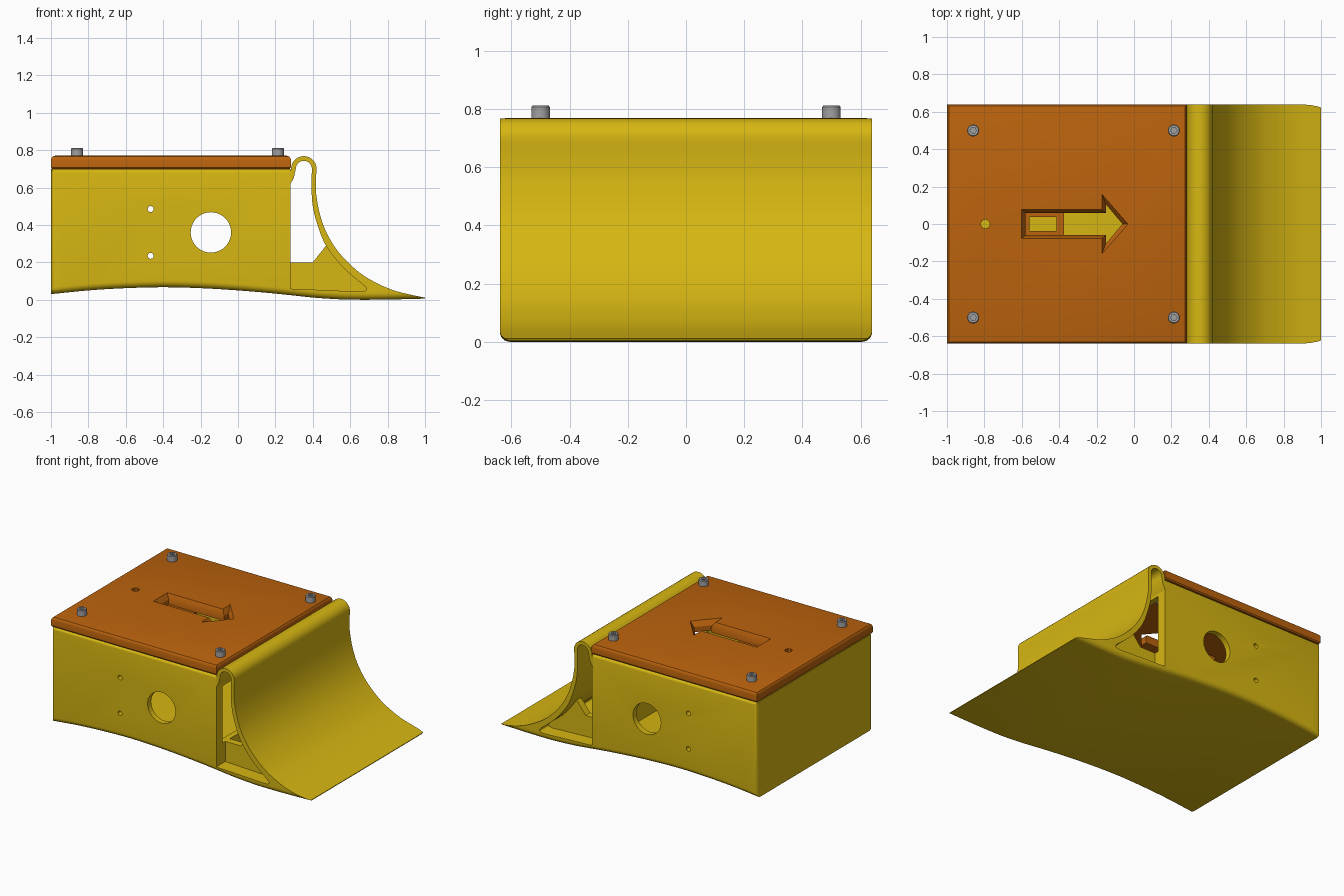
import bpy, bmesh, math
from mathutils import Vector

if "Cube" in bpy.data.objects:
    bpy.data.objects.remove(bpy.data.objects["Cube"])


def material(name, rgb):
    m = bpy.data.materials.new(name)
    m.diffuse_color = (*rgb, 1)
    m.use_nodes = True
    m.node_tree.nodes["Principled BSDF"].inputs["Base Color"].default_value = m.diffuse_color
    return m


YELLOW = material("yellow plastic", (0.68, 0.47, 0.006))
ORANGE = material("orange plastic", (0.50, 0.125, 0.004))
STEEL = material("grey steel", (0.36, 0.36, 0.36))


def loft(name, rings, mat=None):
    """Solid through a list of equal-length point rings, capped at both ends."""
    bm = bmesh.new()
    vs = [[bm.verts.new(p) for p in ring] for ring in rings]
    n = len(vs[0])
    for a, b in zip(vs, vs[1:]):
        for i in range(n):
            j = (i + 1) % n
            bm.faces.new((a[i], a[j], b[j], b[i]))
    bm.faces.new(vs[0])
    bm.faces.new(vs[-1])
    bmesh.ops.recalc_face_normals(bm, faces=bm.faces)
    me = bpy.data.meshes.new(name)
    bm.to_mesh(me)
    bm.free()
    ob = bpy.data.objects.new(name, me)
    bpy.context.collection.objects.link(ob)
    if mat:
        me.materials.append(mat)
    return ob


def prism_y(name, pts, y0, y1, mat=None):
    return loft(name, [[(x, y, z) for x, z in pts] for y in (y0, y1)], mat)


def cylinder_z(name, x, y, z0, z1, r, n=32, mat=None):
    circ = [(x + r * math.cos(2 * math.pi * i / n), y + r * math.sin(2 * math.pi * i / n))
            for i in range(n)]
    return loft(name, [[(a, b, z) for a, b in circ] for z in (z0, z1)], mat)


def combine(ob, others, op='DIFFERENCE'):
    """Apply booleans and remove the helper solids."""
    for c in others:
        c.hide_render = True
        m = ob.modifiers.new("cut", 'BOOLEAN')
        m.operation, m.object, m.solver = op, c, 'EXACT'
    dg = bpy.context.evaluated_depsgraph_get()
    me = bpy.data.meshes.new_from_object(ob.evaluated_get(dg))
    ob.modifiers.clear()
    ob.data = me
    mats = [m for m in me.materials if m]
    me.materials.clear()
    me.materials.append(mats[0])
    for p in me.polygons:
        p.material_index = 0
    for c in others:
        bpy.data.objects.remove(c)


def spline(pts, k=6):
    """Catmull-Rom curve through 2D points."""
    P = [Vector(p) for p in pts]
    P = [2 * P[0] - P[1]] + P + [2 * P[-1] - P[-2]]
    out = []
    for i in range(1, len(P) - 2):
        a, b, c, d = P[i - 1:i + 3]
        for s in range(k):
            t = s / k
            out.append(0.5 * (2 * b + (c - a) * t + (2 * a - 5 * b + 4 * c - d) * t * t
                              + (3 * b - a - 3 * c + d) * t ** 3))
    return [tuple(p) for p in out] + [tuple(pts[-1])]


# Gently arched underside shared by the body and the scoop
BOTTOM = spline([(-1, .03), (-.8, .05), (-.6, .062), (-.4, .067), (-.2, .062), (0, .05),
                 (.2, .033), (.4, .012), (.55, .002), (.65, 0), (.8, .001), (1, .006)])


def bottom(x):
    for (a, za), (b, zb) in zip(BOTTOM, BOTTOM[1:]):
        if x <= b:
            return za + (zb - za) * (x - a) / (b - a)
    return BOTTOM[-1][1]


def hull(name, x0, x1, top, back_round, top_round, mat=None, r=0.035, half=0.64):
    """Solid on the arched underside with rounded lower side edges."""
    rings = []
    prof = [(half - r + r * math.sin(t), r - r * math.cos(t))
            for t in (math.pi / 2 * i / 6 for i in range(7))]
    for y, lift in [(-y, l) for y, l in reversed(prof)] + prof:
        xa = x0 + lift * back_round
        xs = [xa + (x1 - xa) * i / 40 for i in range(41)]
        ring = [(x, y, bottom(x) + lift) for x in xs]
        tz = top - lift * top_round
        rings.append(ring + [(x1, y, tz), (xa, y, tz)])
    return loft(name, rings, mat)


# Hollow body with open top, front window and side holes
body = hull("body", -1, 0.28, 0.70, 0.5, 0.6, YELLOW)
xs = [-0.96 + 1.2 * i / 20 for i in range(21)]
cavity = prism_y("cavity", [(x, bottom(x) + 0.035) for x in xs] + [(0.24, 0.9), (-0.96, 0.9)],
                 -0.60, 0.60)
window = prism_y("window", [(0.2, 0.2), (0.35, 0.2), (0.35, 0.6), (0.2, 0.6)], -0.57, 0.57)
holes = []
for x, z, r in ((-0.145, 0.36, 0.108), (-0.467, 0.485, 0.016), (-0.467, 0.235, 0.016)):
    holes.append(prism_y("hole", [(x + r * math.cos(math.tau * i / 40),
                                   z + r * math.sin(math.tau * i / 40)) for i in range(40)],
                         -0.8, 0.8))
combine(body, [cavity, window] + holes)

# Front scoop: curved blade, hooked top and base, clipped by the rounded underside
outer = spline([(1.03, .006), (.98, .015), (.85, .045), (.75, .085), (.65, .145), (.55, .24),
                (.48, .345), (.44, .45), (.42, .55), (.416, .62), (.42, .70)])
inner = spline([(.395, .70), (.393, .6), (.40, .5), (.425, .4), (.47, .29), (.55, .185),
                (.62, .12), (.68, .07), (.685, .05), (.66, .043)])


def arc(r, a, b):
    return [(0.352 + r * math.cos(math.radians(a + (b - a) * i / 14)),
             0.70 + r * math.sin(math.radians(a + (b - a) * i / 14))) for i in range(1, 15)]


profile = ([(.26, -.1), (1.03, -.1)] + outer + arc(.068, 0, 180) + [(.27, .65), (.27, .60), (.298, .65)]
           + [(.309, .70)] + arc(.043, 180, 0)[:-1] + inner + [(.26, .06)])
scoop = prism_y("front_scoop", profile, -0.7, 0.7, YELLOW)
combine(scoop, [hull("clip", 0.2, 1.0, 1.0, 0, 0)], 'INTERSECT')

# Webs bracing the scoop against the body
for s, side in ((-1, "front"), (1, "rear")):
    prism_y(side + "_scoop_web", [(.27, .04), (.27, .2), (.40, .2), (.475, .295), (.485, .29),
                                  (.56, .185), (.69, .08), (.69, .03)], s * 0.49, s * 0.54, YELLOW)

# Lid with rounded rim
rim = [(.70, .006), (.708, 0), (.748, 0), (.758, .003), (.766, .01), (.77, .022)]
lid = loft("lid", [[(-1 + i, -.64 + i, z), (.283 - i, -.64 + i, z),
                    (.283 - i, .64 - i, z), (-1 + i, .64 - i, z)] for z, i in rim], ORANGE)


def arrow(z, back, w, neck, head, tip):
    return [(back, -w, z), (neck, -w, z), (neck, -head, z), (tip, 0, z),
            (neck, head, z), (neck, w, z), (back, w, z)]


# Direction arrow slot with flared top, and indicator hole
small = (-.58, .06, -.15, .105, -.062)
slot = loft("slot", [arrow(.6, *small), arrow(.735, *small),
                     arrow(.785, -.612, .085, -.182, .185, -.02)])
combine(lid, [slot, cylinder_z("pin", -0.795, 0, 0.6, 0.9, 0.025, 8)])

# Small window frame under the tail of the arrow
frame = loft("arrow_frame", [[(-.6, -.08, z), (-.375, -.08, z), (-.375, .08, z), (-.6, .08, z)]
                             for z in (.67, .70)], ORANGE)
combine(frame, [loft("gap", [[(-.56, -.037, z), (-.415, -.037, z), (-.415, .037, z),
                              (-.56, .037, z)] for z in (.6, .8)])])

# Socket-head bolts at the lid corners
n = 0
for x in (-0.86, 0.213):
    for y in (-0.5, 0.5):
        n += 1
        head = loft(f"bolt_{n}", [[(x + r * math.cos(math.tau * i / 32),
                                    y + r * math.sin(math.tau * i / 32), z) for i in range(32)]
                                  for z, r in ((.60, .016), (.765, .016), (.765, .032),
                                               (.807, .032), (.812, .028))], STEEL)
        combine(head, [cylinder_z("socket", x, y, 0.787, 0.85, 0.017, 6)])

# Smooth curved surfaces, keep hard edges
for ob in list(bpy.context.collection.objects):
    bpy.ops.object.select_all(action='DESELECT')
    ob.select_set(True)
    bpy.context.view_layer.objects.active = ob
    bpy.ops.object.shade_smooth_by_angle(angle=math.radians(30))
